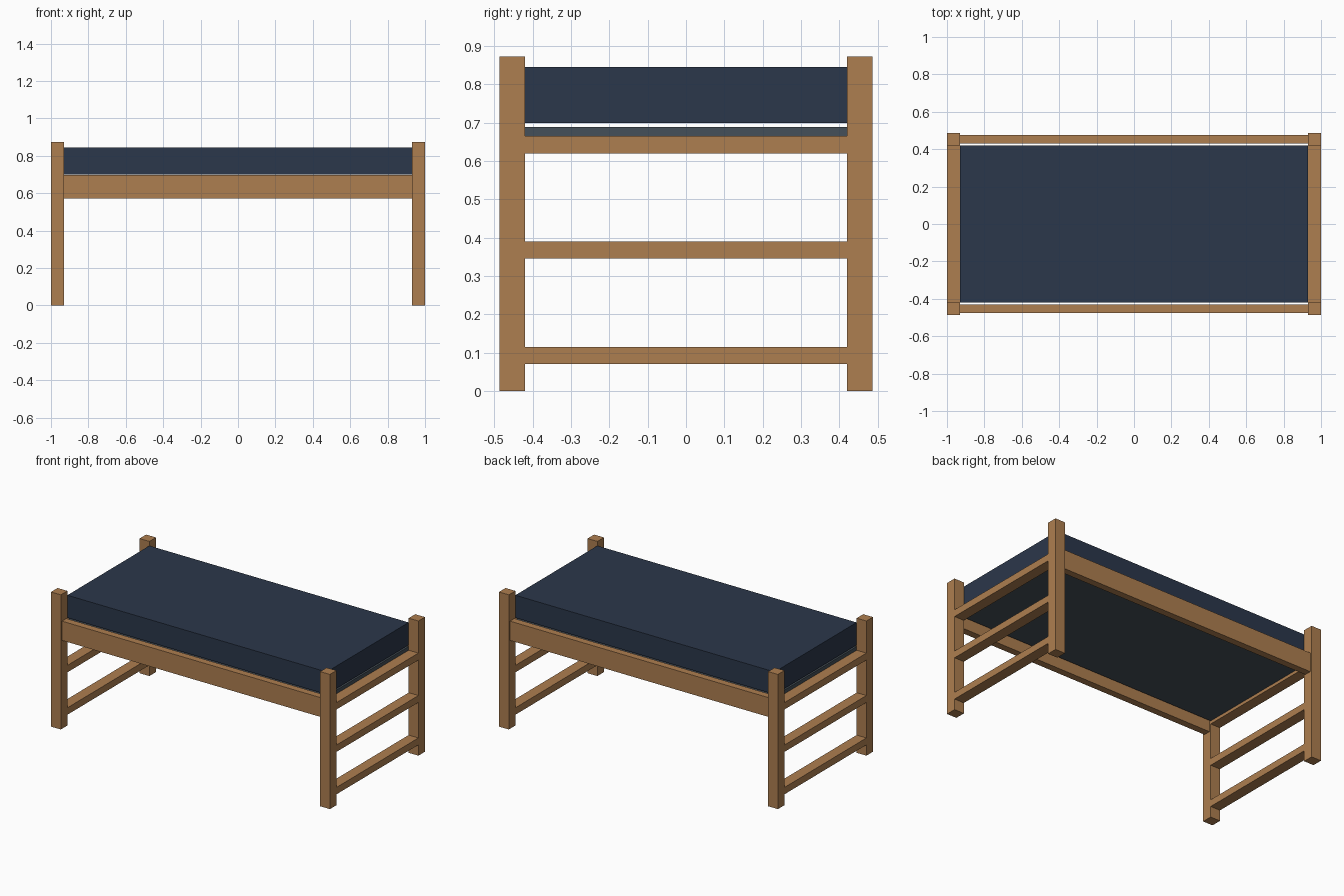
import bpy, bmesh

if "Cube" in bpy.data.objects:
    bpy.data.objects.remove(bpy.data.objects["Cube"])


def material(name, rgb):
    m = bpy.data.materials.new(name)
    m.diffuse_color = (*rgb, 1)
    m.use_nodes = True
    m.node_tree.nodes["Principled BSDF"].inputs["Base Color"].default_value = m.diffuse_color
    return m


wood = material("wood", (0.42, 0.21, 0.08))
fabric = material("navy_fabric", (0.024, 0.038, 0.069))
slate = material("slate_panel", (0.06, 0.08, 0.10))


def box(name, x, y, z, mat):
    """Box from (min, max) ranges on each axis."""
    bm = bmesh.new()
    bmesh.ops.create_cube(bm, size=1)
    for v in bm.verts:
        v.co = [r[0] + (c + 0.5) * (r[1] - r[0]) for c, r in zip(v.co, (x, y, z))]
    mesh = bpy.data.meshes.new(name)
    bm.to_mesh(mesh)
    bm.free()
    mesh.materials.append(mat)
    obj = bpy.data.objects.new(name, mesh)
    bpy.context.collection.objects.link(obj)
    return obj


def side(s, a, b):
    """Range a..b mirrored to the side given by sign s."""
    return tuple(sorted((s * a, s * b)))


X_IN, X_OUT = 0.93, 1.0
Y_IN, Y_OUT = 0.42, 0.487

# Corner posts and ladder rungs at both ends
for sx, end in ((-1, "left"), (1, "right")):
    for sy, face in ((-1, "front"), (1, "back")):
        box(f"{face}_{end}_post", side(sx, X_IN, X_OUT), side(sy, Y_IN, Y_OUT), (0, 0.873), wood)
    for i in range(3):
        z = 0.07 + 0.275 * i
        box(f"{end}_rung_{i + 1}", side(sx, X_IN, X_OUT), (-Y_IN, Y_IN), (z, z + 0.045), wood)

# Long side rails
for sy, face in ((-1, "front"), (1, "back")):
    box(f"{face}_side_rail", (-X_IN, X_IN), side(sy, 0.43, 0.475), (0.573, 0.698), wood)

# Support panel with the mattress just above it
box("support_panel", (-X_IN, X_IN), (-Y_IN, Y_IN), (0.64, 0.689), slate)
box("mattress", (-X_IN, X_IN), (-Y_IN, Y_IN), (0.699, 0.845), fabric)
